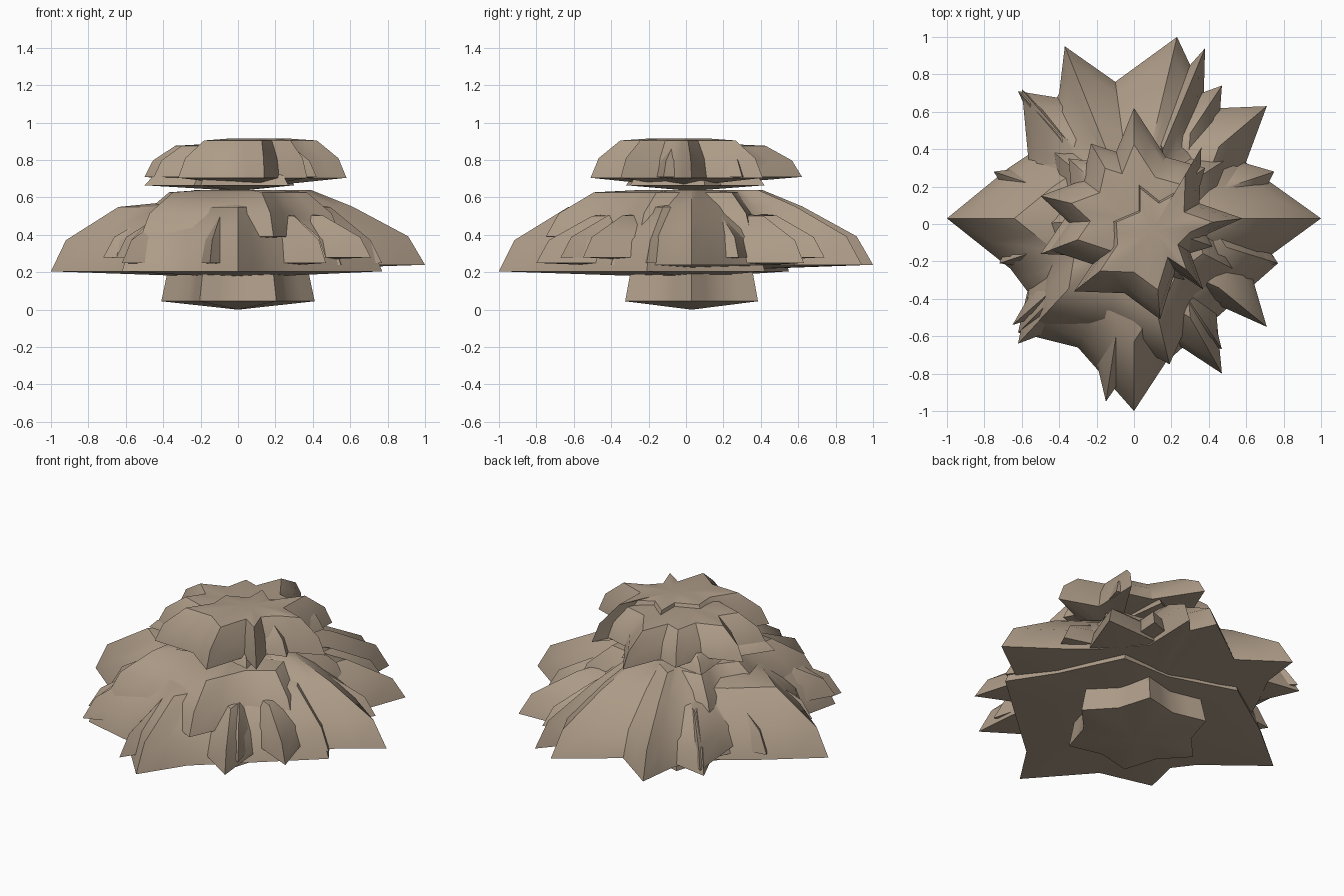
import bpy, bmesh, math

if "Cube" in bpy.data.objects:
    bpy.data.objects.remove(bpy.data.objects["Cube"])

bark = bpy.data.materials.new("dusty_tan")
bark.diffuse_color = (0.42, 0.33, 0.245, 1)
bark.use_nodes = True
bark.node_tree.nodes["Principled BSDF"].inputs["Base Color"].default_value = bark.diffuse_color

# (fraction of radius, fraction of height) from rim to crown
DOME = [(1, 0), (.92, .45), (.64, .93), (.38, 1)]
STEEP = [(1, 0), (.91, .38), (.61, .78), (.39, 1)]
FLAT = [(1, 0), (.91, .5), (.67, .95), (.35, 1)]


def add_notches(tips, notch):
    """Insert a notch halfway between neighbouring tips."""
    polar = sorted((math.atan2(y, x) % math.tau, math.hypot(x, y)) for x, y in tips)
    points = []
    for i, (a, r) in enumerate(polar):
        b, s = polar[(i + 1) % len(polar)]
        if b <= a:
            b += math.tau
        mid, low = (a + b) / 2, notch * (r + s) / 2
        points += [(r * math.cos(a), r * math.sin(a)),
                   (low * math.cos(mid), low * math.sin(mid))]
    return points


def star_layer(name, tips, z0, z1, notch, profile, centre=(0, .03), dip=.035):
    """Domed star with a shallow cone underneath; without a notch value
    the tips are taken as the full outline."""
    cx, cy = centre
    corners = [(x - cx, y - cy) for x, y in tips]
    if notch:
        corners = add_notches(corners, notch)
    outline = []
    for p, q in zip(corners, corners[1:] + corners[:1]):
        outline += [p, ((p[0] + q[0]) / 2, (p[1] + q[1]) / 2)]
    n = len(outline)
    bm = bmesh.new()
    rings = [[bm.verts.new((cx + x * f, cy + y * f, z0 + (z1 - z0) * h))
              for x, y in outline] for f, h in profile]
    top = bm.verts.new((cx, cy, z1))
    low = bm.verts.new((cx, cy, z0 - dip))
    for i in range(n):
        j = (i + 1) % n
        for a, b in zip(rings, rings[1:]):
            bm.faces.new((a[i], a[j], b[j], b[i]))
        bm.faces.new((rings[-1][i], rings[-1][j], top))
        bm.faces.new((rings[0][j], rings[0][i], low))
    bmesh.ops.recalc_face_normals(bm, faces=bm.faces)
    mesh = bpy.data.meshes.new(name)
    bm.to_mesh(mesh)
    bm.free()
    mesh.materials.append(bark)
    obj = bpy.data.objects.new(name, mesh)
    bpy.context.collection.objects.link(obj)
    bpy.ops.object.select_all(action='DESELECT')
    obj.select_set(True)
    bpy.context.view_layer.objects.active = obj
    bpy.ops.object.shade_smooth_by_angle(angle=math.radians(35))


# trunk: regular six-pointed star, slightly narrower at the top
hexagon = [(.41 * math.cos(k * math.pi / 3), .03 + .41 * math.sin(k * math.pi / 3))
           for k in range(6)]
star_layer("trunk", hexagon, .045, .24, .75, [(1, 0), (.9, 1)], dip=.045)

# broad lower canopy: the low shell to the front and left, the main one behind
star_layer("lower_canopy", [
    (.77, -.21), (.6, .05), (.42, .42), (.1, .42), (-.3, .55), (-.58, .36), (-.67, .3),
    (-1, .03), (-.66, -.24), (-.57, -.36), (-.62, -.58), (-.3, -.66),
    (0, -1), (.17, -.74), (.42, -.52)], .205, .575, None, DOME)
star_layer("main_canopy", [
    (1, .03), (.72, .23), (.56, .36), (.37, .58), (.38, .94), (.3, .85), (.23, 1),
    (-.1, .76), (-.37, .95), (-.4, .7), (-.5, .5), (-.56, .36), (-.6, 0),
    (-.52, -.25), (-.5, -.5), (0, -.56), (.17, -.6), (.35, -.45), (.55, -.4),
    (.62, -.22), (.74, -.16)], .24, .64, None, STEEP)

# narrow spikes around the rim
star_layer("rim_spikes_a", [(.71, .63), (-.62, .71), (-.75, .28), (-.62, -.64),
                            (-.15, -.95), (.47, -.8), (.77, -.21)],
           .25, .52, .62, DOME)
star_layer("rim_spikes_b", [(.75, .28), (.47, .74), (-.36, .71), (-.6, .72),
                            (-.72, -.21), (-.65, -.54), (-.22, -.68), (.47, -.67),
                            (.71, -.55)], .28, .52, .68, DOME)
star_layer("shoulder_canopy", [(-.52, -.53), (.19, -.75), (.55, -.25), (.5, .35),
                               (.1, .55), (-.45, .4), (-.55, 0)],
           .39, .64, .78, FLAT)

# upper cap
star_layer("cap_underside", [(-.5, -.16), (-.2, -.32), (.27, -.3), (.3, .1),
                             (.15, .42), (-.35, .35)], .665, .76, .66, FLAT, dip=.03)
star_layer("back_cap", [(0, .62), (-.23, .43), (-.5, .15), (-.45, -.14), (.1, -.35),
                        (.42, -.12), (.38, .3)], .71, .885, .7, FLAT, dip=.05)
star_layer("top_cap", [
    (.58, .03), (.35, .11), (.36, .41), (.28, .25), (.15, .18), (0, .3), (0, .11),
    (-.19, .03), (-.18, -.15), (-.32, -.36), (-.05, -.37), (.14, -.51), (.22, -.25),
    (.37, -.35), (.3, -.15), (.4, -.05)], .705, .915, None, FLAT,
    centre=(.1, -.03), dip=.05)
